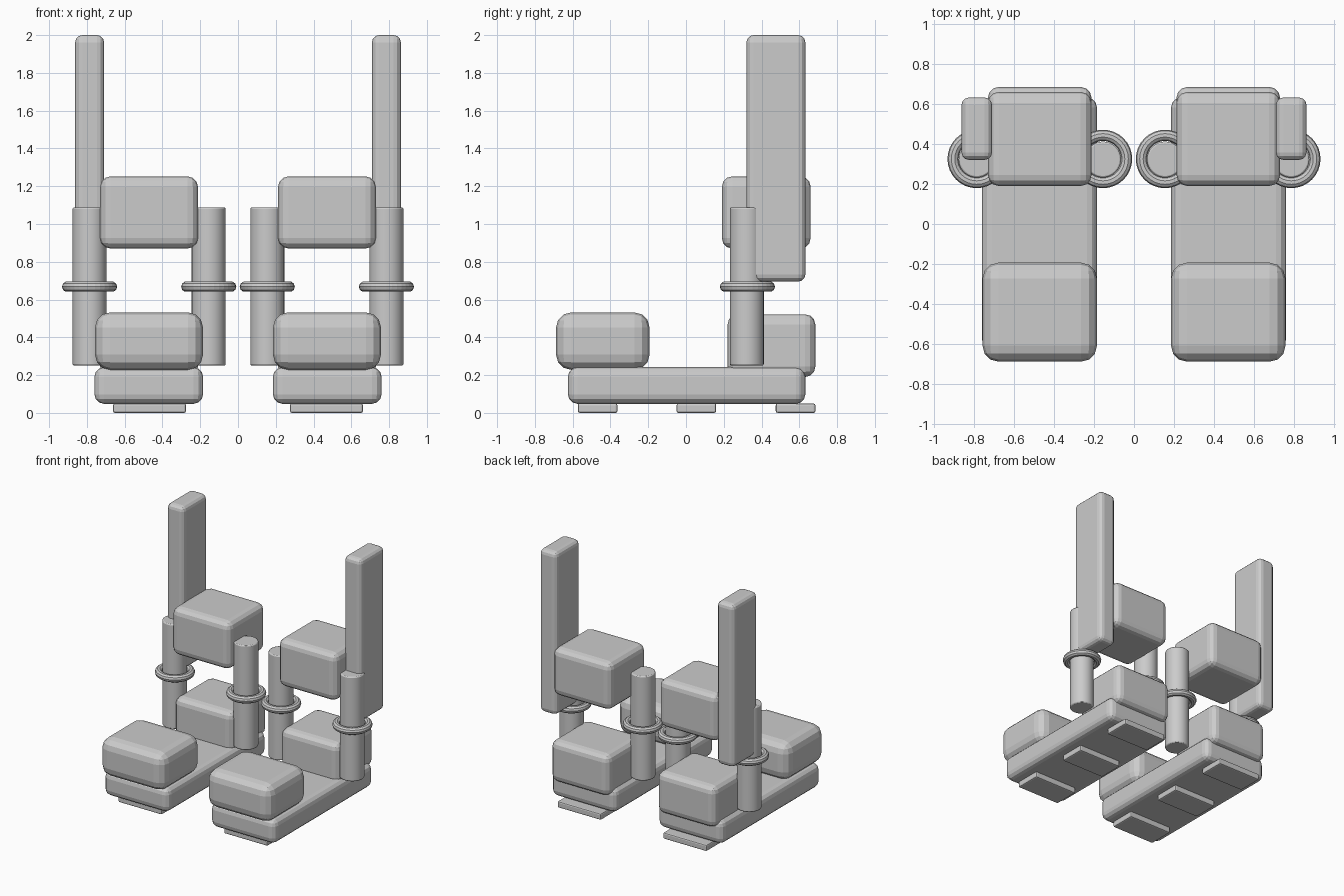
import bpy, math
from mathutils import Vector

old = bpy.data.objects.get("Cube")
if old:
    bpy.data.objects.remove(old, do_unlink=True)

grey = bpy.data.materials.new("plain grey")
grey.use_nodes = True
grey.diffuse_color = (0.6, 0.6, 0.6, 1)
grey.node_tree.nodes["Principled BSDF"].inputs["Base Color"].default_value = (0.6, 0.6, 0.6, 1)


def finish(name, bevel=0, segments=3):
    ob = bpy.context.object
    ob.name = name
    ob.data.materials.append(grey)
    if bevel:
        mod = ob.modifiers.new("rounding", "BEVEL")
        mod.width = bevel
        mod.segments = segments
        mod.limit_method = "ANGLE"
        mod.angle_limit = math.radians(40)
    return ob


def block(name, low, high, bevel, segments=3):
    low, high = Vector(low), Vector(high)
    bpy.ops.mesh.primitive_cube_add(size=1, location=(low + high) / 2)
    bpy.context.object.scale = high - low
    bpy.ops.object.transform_apply(location=False, rotation=False, scale=True)
    finish(name, bevel, segments)


def spans(side, near, far):
    # x range of a part on either side of the centre line
    return sorted((side * near, side * far))


for side, label in ((1, "left"), (-1, "right")):
    # Foot: sole, toe cap and heel
    for name, x, y, z, bevel in (
        ("sole", (0.185, 0.76), (-0.625, 0.632), (0.048, 0.242), 0.05),
        ("toe_cap", (0.185, 0.757), (-0.688, -0.193), (0.228, 0.532), 0.08),
        ("heel", (0.212, 0.73), (0.22, 0.685), (0.19, 0.522), 0.055),
        ("ankle_block", (0.212, 0.73), (0.19, 0.66), (0.87, 1.252), 0.055),
        ("upright_fin", (0.709, 0.862), (0.32, 0.632), (0.695, 2.0), 0.038),
    ):
        x = spans(side, *x)
        block(f"{label}_{name}", (x[0], y[0], z[0]), (x[1], y[1], z[1]), bevel)

    # Tread pads under the sole
    x = spans(side, 0.275, 0.661)
    for i, y in enumerate((-0.468, 0.055, 0.58)):
        block(f"{label}_tread_pad_{i + 1}", (x[0], y - 0.105, 0), (x[1], y + 0.105, 0.05), 0.01, 2)

    # Pistons with their collar rings
    for place, x in (("inner", 0.155), ("outer", 0.786)):
        bpy.ops.mesh.primitive_cylinder_add(vertices=32, radius=0.09, depth=0.837,
                                            location=(side * x, 0.322, 0.669))
        finish(f"{label}_{place}_piston", 0.008, 2)
        bpy.ops.object.shade_smooth_by_angle()
        bpy.ops.mesh.primitive_torus_add(location=(side * x, 0.325, 0.668), major_radius=0.118,
                                         minor_radius=0.028, major_segments=32, minor_segments=10)
        finish(f"{label}_{place}_collar")
